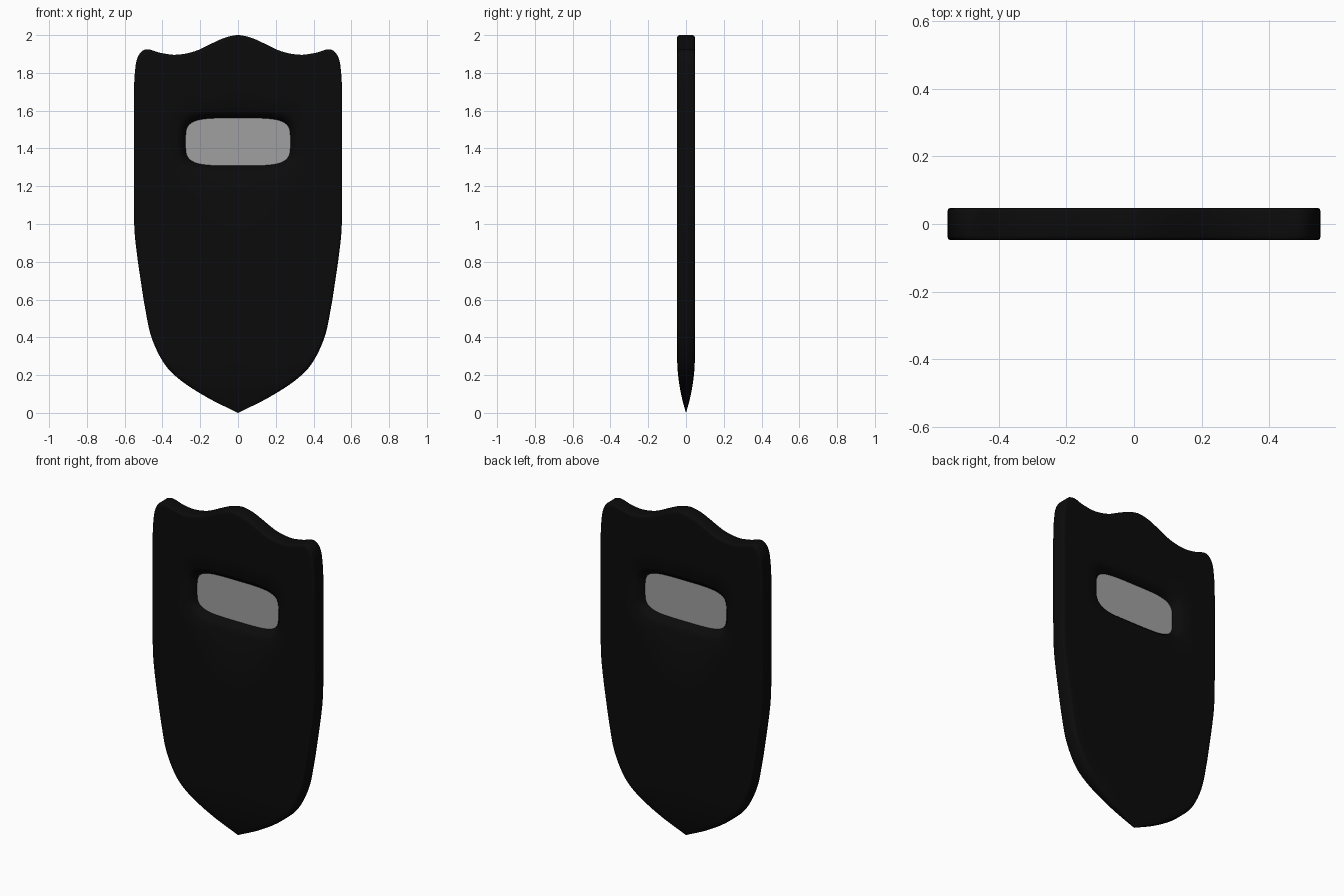
import bpy, bmesh, math
from mathutils import Vector
from mathutils.geometry import interpolate_bezier

if "Cube" in bpy.data.objects:
    bpy.data.objects.remove(bpy.data.objects["Cube"])

CZ = 1.435            # window centre height
WX, WZ = 0.277, 0.126 # window half sizes

# right half of the outline, top centre to bottom tip (x, z)
HALF = [(0, 2.0), (0.07, 1.986), (0.13, 1.96), (0.23, 1.914), (0.33, 1.896), (0.41, 1.906),
        (0.49, 1.924), (0.53, 1.885), (0.546, 1.80), (0.551, 1.68), (0.551, 1.55),
        (0.551, 1.42), (0.551, 1.28), (0.551, 1.07), (0.547, 0.95), (0.535, 0.84),
        (0.515, 0.70), (0.491, 0.55), (0.458, 0.40), (0.39, 0.26), (0.307, 0.175),
        (0.16, 0.08), (0, 0)]


def smooth_half(points, steps):
    pts = [Vector((x, 0, z)) for x, z in points]
    ext = [Vector((-pts[1].x, 0, pts[1].z))] + pts + [2 * pts[-1] - pts[-2]]
    out = []
    for i in range(1, len(ext) - 2):
        a, b = ext[i], ext[i + 1]
        d = (b - a).length / 3
        ta = (b - ext[i - 1]).normalized() * d
        tb = (ext[i + 2] - a).normalized() * d
        out += interpolate_bezier(a, a + ta, b - tb, b, steps + 1)[:-1]
    return out + [pts[-1]]


right = smooth_half(HALF, 6)
outline = [(p.x, p.z) for p in right] + [(-p.x, p.z) for p in reversed(right[1:-1])]
N = len(outline)


def window_loop(grow):
    # rounded rectangle, with points in the same directions as the outline
    a, b, loop = WX + grow, WZ + grow, []
    for x, z in outline:
        t = math.atan2(z - CZ, x)
        r = (abs(math.cos(t) / a) ** 4.2 + abs(math.sin(t) / b) ** 4.2) ** (-1 / 4.2)
        loop.append((r * math.cos(t), CZ + r * math.sin(t)))
    return loop


def mix(a, b, t):
    return [(p[0] + (q[0] - p[0]) * t, p[1] + (q[1] - p[1]) * t) for p, q in zip(a, b)]


def half_depth(z):
    return 0.047 * (1 - max(0.0, 1 - z / 0.3) ** 2)


def make_object(name, bm, color):
    bmesh.ops.recalc_face_normals(bm, faces=bm.faces[:])
    mesh = bpy.data.meshes.new(name)
    bm.to_mesh(mesh)
    bm.free()
    obj = bpy.data.objects.new(name, mesh)
    bpy.context.collection.objects.link(obj)
    mat = bpy.data.materials.new(name + "_paint")
    mat.diffuse_color = color
    mat.use_nodes = True
    mat.node_tree.nodes["Principled BSDF"].inputs["Base Color"].default_value = mat.diffuse_color
    mesh.materials.append(mat)
    return obj


# shield body: rings from window edge, over the front, round the rim, over the back
rim = window_loop(0.045)
rings = [(window_loop(0), 0.08), (window_loop(0.025), 0.72), (rim, 1.0)]
rings += [(mix(rim, outline, t), 1.0) for t in (0.3, 0.6, 0.75, 0.85, 0.92, 0.97)]
rings += [(mix(rim, outline, 0.99), 0.95), (outline, 0.75)]
layers = [(l, -d) for l, d in rings] + [(l, d) for l, d in reversed(rings)]

bm = bmesh.new()
verts = [[bm.verts.new((x, d * half_depth(z), z)) for x, z in loop] for loop, d in layers]
for k in range(len(verts)):
    a, b = verts[k], verts[(k + 1) % len(verts)]
    for i in range(N):
        j = (i + 1) % N
        bm.faces.new((a[i], a[j], b[j], b[i]))
bmesh.ops.remove_doubles(bm, verts=bm.verts[:], dist=1e-5)
body = make_object("shield_body", bm, (0.0033, 0.0033, 0.0033, 1))

# viewing pane set in the middle of the opening
bm = bmesh.new()
bm.faces.new([bm.verts.new((x, 0, z)) for x, z in window_loop(0.002)])
make_object("viewing_pane", bm, (0.35, 0.35, 0.35, 1))

bpy.ops.object.select_all(action='DESELECT')
body.select_set(True)
bpy.context.view_layer.objects.active = body
bpy.ops.object.shade_smooth_by_angle(angle=math.radians(60))
